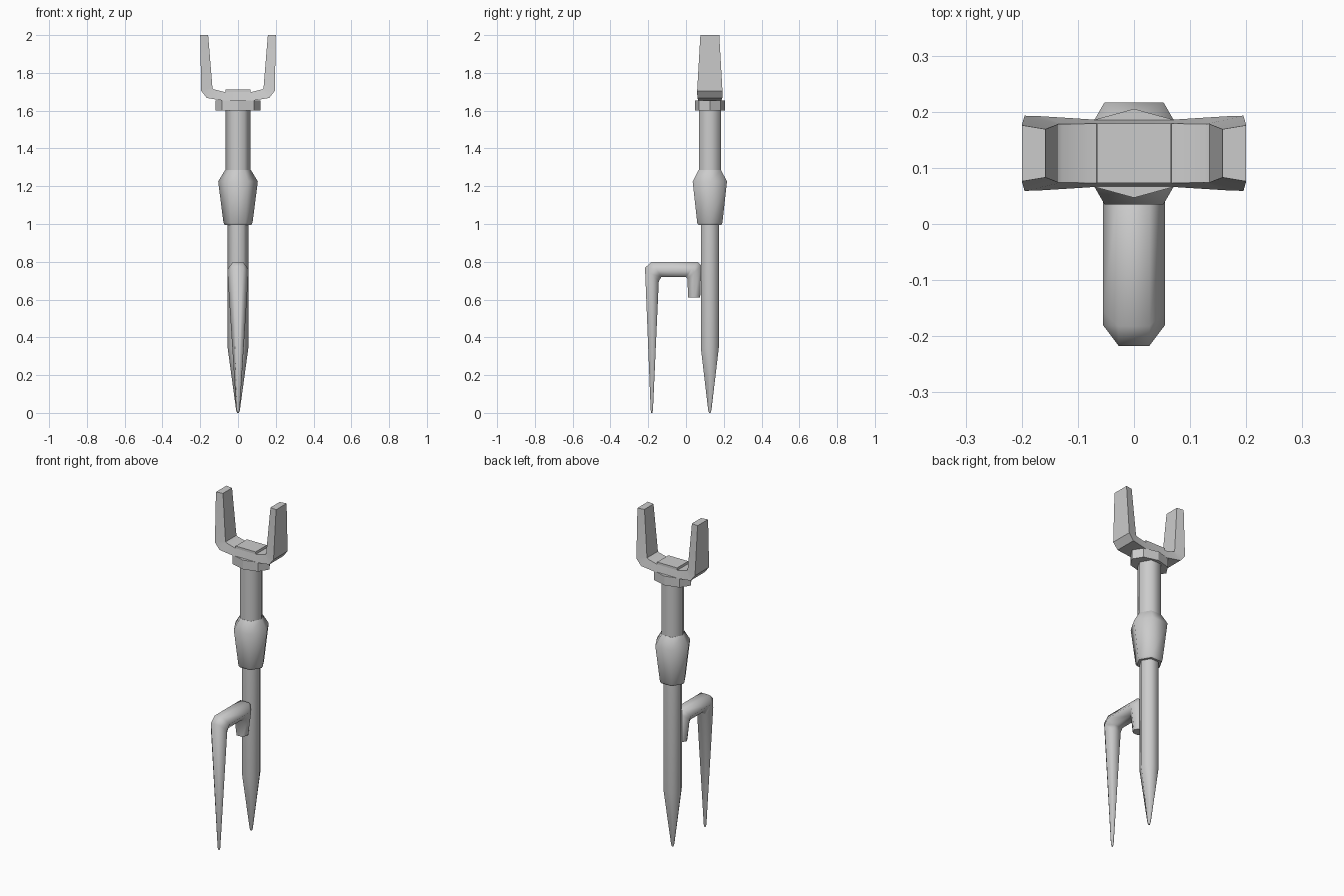
import bpy, bmesh, math

if "Cube" in bpy.data.objects:
    bpy.data.objects.remove(bpy.data.objects["Cube"])

AXIS_Y = 0.126  # the main shaft stands behind the origin


def loft(name, rings, angle):
    """Skin a list of equal-length point rings, cap the ends and set shading."""
    bm = bmesh.new()
    loops = [[bm.verts.new(p) for p in ring] for ring in rings]
    n = len(loops[0])
    for a, b in zip(loops, loops[1:]):
        for i in range(n):
            j = (i + 1) % n
            bm.faces.new((a[i], a[j], b[j], b[i]))
    bm.faces.new(loops[0])
    bm.faces.new(loops[-1])
    bmesh.ops.recalc_face_normals(bm, faces=bm.faces[:])
    mesh = bpy.data.meshes.new(name)
    bm.to_mesh(mesh)
    bm.free()
    mesh.shade_smooth()
    mesh.set_sharp_from_angle(angle=math.radians(angle))
    obj = bpy.data.objects.new(name, mesh)
    bpy.context.collection.objects.link(obj)
    return obj


def turned(name, profile, sides, squash=1.0, angle=62):
    """Upright part from (radius, height) pairs, corners on the x axis."""
    rings = []
    for r, z in profile:
        ring = []
        for i in range(sides):
            a = 2 * math.pi * i / sides
            ring.append((r * math.cos(a), AXIS_Y + squash * r * math.sin(a), z))
        rings.append(ring)
    return loft(name, rings, angle)


# Hexagonal shafts and collar
turned("pointed_shaft", [(0.005, 0.0), (0.01, 0.015), (0.055, 0.345), (0.055, 1.02)], 6)
turned("collar", [(0.070, 0.995), (0.077, 1.007), (0.105, 1.225), (0.068, 1.287)], 6)
turned("upper_shaft", [(0.067, 1.27), (0.067, 1.61)], 6)

# Flattened octagonal flange under the fork
turned("flange", [(0.12, 1.60), (0.12, 1.655)], 8, squash=0.66, angle=30)

# Fork: half sections as outer (x, z, half depth) and inner (x, z, half depth)
half = [
    ((0.200, 2.000, 0.050), (0.158, 2.000, 0.043)),
    ((0.195, 1.705, 0.067), (0.135, 1.718, 0.052)),
    ((0.165, 1.667, 0.066), (0.128, 1.713, 0.052)),
    ((0.070, 1.652, 0.060), (0.068, 1.698, 0.053)),
]


def fork_ring(outer, inner, side):
    (ox, oz, oh), (ix, iz, ih) = outer, inner
    return [(side * ox, AXIS_Y - oh, oz), (side * ox, AXIS_Y + oh, oz),
            (side * ix, AXIS_Y + ih, iz), (side * ix, AXIS_Y - ih, iz)]


rings = [fork_ring(o, i, 1) for o, i in half]
rings += [fork_ring(o, i, -1) for o, i in reversed(half)]
loft("fork", rings, 30)

# Raised pad in the bottom of the fork
pad = [[(x, AXIS_Y + sy * 0.053, z) for x, sy in ((-w, -1), (w, -1), (w, 1), (-w, 1))]
       for w, z in ((0.068, 1.69), (0.066, 1.712))]
loft("fork_pad", pad, 30)

# Side prong: outer (y, z), inner (y, z), half width
prong = [
    ((0.075, 0.610), (0.012, 0.610), 0.036),
    ((0.081, 0.780), (0.007, 0.710), 0.055),
    ((0.062, 0.800), (-0.002, 0.720), 0.055),
    ((-0.182, 0.800), (-0.130, 0.720), 0.055),
    ((-0.217, 0.768), (-0.144, 0.698), 0.055),
    ((-0.187, 0.015), (-0.175, 0.015), 0.009),
    ((-0.184, 0.000), (-0.178, 0.000), 0.004),
]
rings = []
for (oy, oz), (iy, iz), w in prong:
    my, mz = (oy + iy) / 2, (oz + iz) / 2
    rings.append([(w, my, mz), (w / 2, oy, oz), (-w / 2, oy, oz),
                  (-w, my, mz), (-w / 2, iy, iz), (w / 2, iy, iz)])
loft("side_prong", rings, 70)
